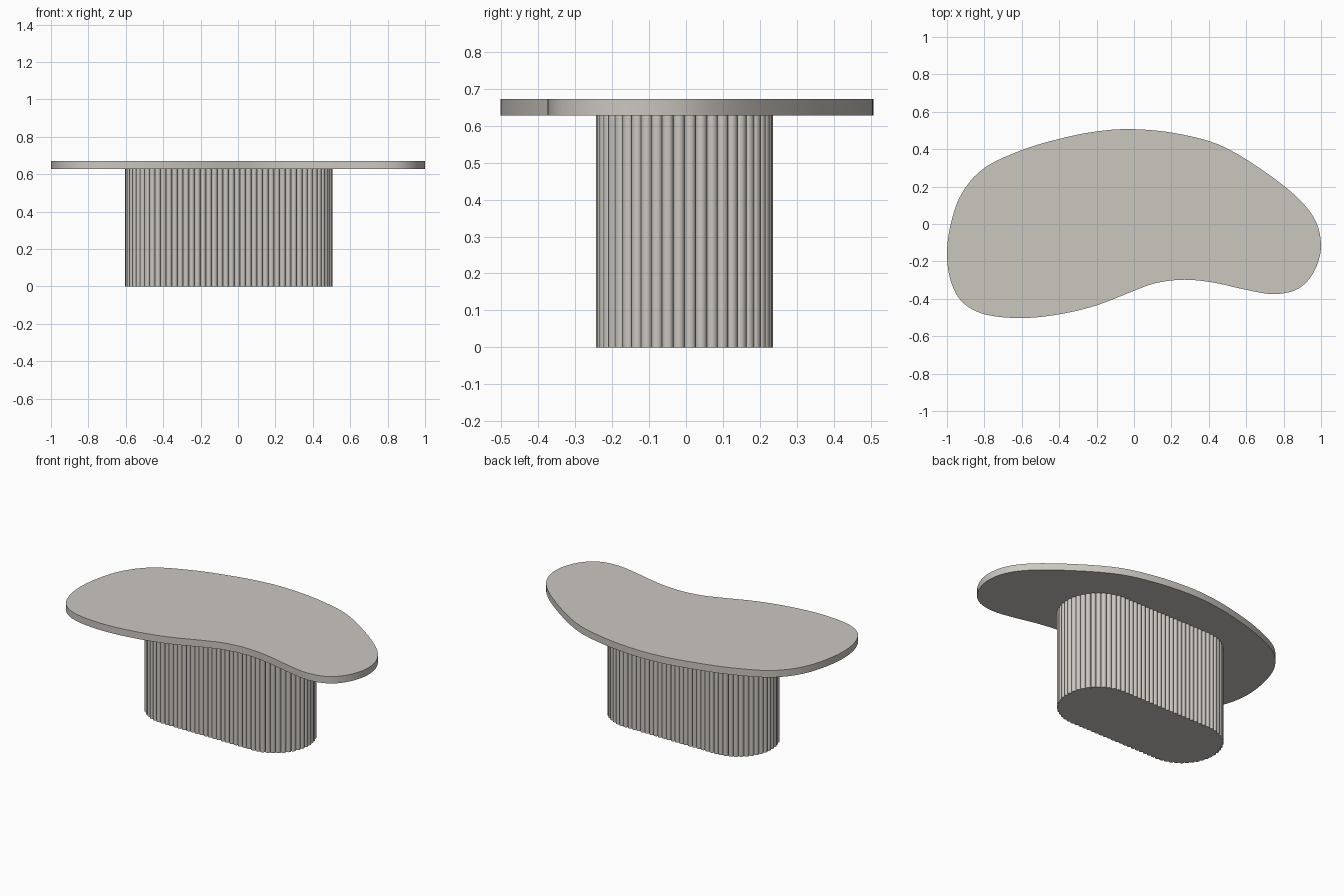
import bpy, math
from mathutils import Vector

if "Cube" in bpy.data.objects:
    bpy.data.objects.remove(bpy.data.objects["Cube"])

stone = bpy.data.materials.new("warm_grey_stone")
stone.diffuse_color = (0.60, 0.57, 0.53, 1)
stone.use_nodes = True
stone.node_tree.nodes["Principled BSDF"].inputs["Base Color"].default_value = stone.diffuse_color


def prism(name, outline, z0, z1):
    """Closed outline (counter-clockwise) extruded from z0 to z1."""
    n = len(outline)
    verts = [(x, y, z) for z in (z0, z1) for x, y in outline]
    faces = [(i, (i + 1) % n, (i + 1) % n + n, i + n) for i in range(n)]
    faces += [tuple(reversed(range(n))), tuple(range(n, 2 * n))]
    mesh = bpy.data.meshes.new(name)
    mesh.from_pydata(verts, [], faces)
    mesh.materials.append(stone)
    obj = bpy.data.objects.new(name, mesh)
    bpy.context.collection.objects.link(obj)
    bpy.ops.object.select_all(action='DESELECT')
    obj.select_set(True)
    bpy.context.view_layer.objects.active = obj
    bpy.ops.object.shade_smooth_by_angle(angle=math.radians(35))
    return obj


def smooth_loop(pts, steps):
    """Closed Catmull-Rom curve through the points."""
    pts, out = [Vector(p) for p in pts], []
    n = len(pts)
    for i in range(n):
        a, b, c, d = (pts[(i + k) % n] for k in (-1, 0, 1, 2))
        for s in range(steps):
            t = s / steps
            p = 0.5 * (2 * b + (c - a) * t + (2 * a - 5 * b + 4 * c - d) * t * t
                       + (3 * b - a - 3 * c + d) * t ** 3)
            out.append((p.x, p.y))
    return out


# Kidney-shaped table top
kidney = [(0, 0.507), (-0.2, 0.495), (-0.4, 0.455), (-0.6, 0.395), (-0.8, 0.3),
          (-0.92, 0.165), (-0.98, 0.0), (-1.0, -0.17), (-0.975, -0.32),
          (-0.91, -0.425), (-0.79, -0.485), (-0.6, -0.503), (-0.4, -0.483),
          (-0.2, -0.435), (0, -0.357), (0.12, -0.315), (0.27, -0.298),
          (0.43, -0.314), (0.6, -0.352), (0.75, -0.375), (0.88, -0.345),
          (0.965, -0.25), (1.0, -0.11), (0.955, 0.045), (0.8, 0.205),
          (0.5, 0.403), (0.25, 0.48)]
prism("table_top", smooth_loop(kidney, 5), 0.628, 0.672)

# Pedestal: stadium plan wrapped in half-round reeds
CX, CY, HALF, RAD = -0.05, -0.004, 0.316, 0.224
REEDS, SEG = 88, 8
PERIM = 4 * HALF + 2 * math.pi * RAD
BULGE = PERIM / REEDS / 2


def stadium(s):
    """Point and outward normal at distance s, starting at the right tip."""
    s = (s + math.pi * RAD / 2) % PERIM
    side = 1
    if s >= PERIM / 2:                       # second half is the first turned 180 degrees
        s, side = s - PERIM / 2, -1
    arc = math.pi * RAD
    if s < arc:
        a = s / RAD - math.pi / 2
        nrm = Vector((math.cos(a), math.sin(a)))
        p = Vector((HALF, 0)) + nrm * RAD
    else:
        nrm = Vector((0, 1))
        p = Vector((HALF - (s - arc), RAD))
    return p * side, nrm * side


reeded = []
for i in range(REEDS):
    for k in range(SEG):
        a = math.pi * k / SEG
        p, nrm = stadium(2 * BULGE * i + BULGE * (1 - math.cos(a)))
        p = p + nrm * BULGE * math.sin(a)
        reeded.append((p.x + CX, p.y + CY))
prism("reeded_pedestal", reeded, 0, 0.628)
